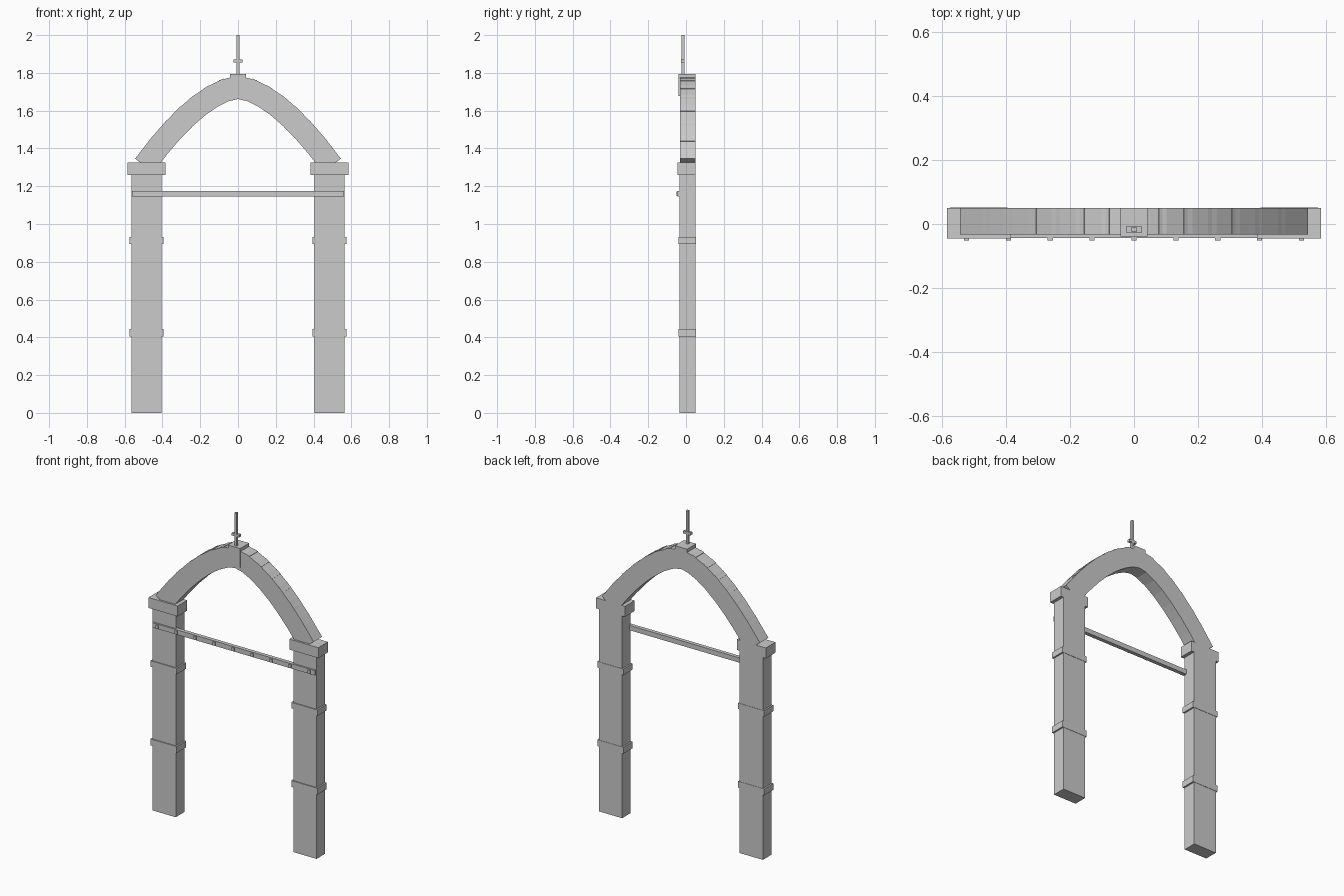
import bpy
from math import atan2, hypot, sin, cos

if "Cube" in bpy.data.objects:
    bpy.data.objects.remove(bpy.data.objects["Cube"])


def box(name, x0, x1, y0, y1, z0, z1):
    """Axis-aligned box from its limits."""
    bpy.ops.mesh.primitive_cube_add(size=1, location=((x0 + x1) / 2, (y0 + y1) / 2, (z0 + z1) / 2))
    ob = bpy.context.object
    ob.name = name
    ob.scale = (x1 - x0, y1 - y0, z1 - z0)
    return ob


BACK = 0.05

# Pillars with two bands and a capital each
for side, s in (("left", -1), ("right", 1)):
    def post(name, half, y0, y1, z0, z1):
        c = s * 0.485
        box(f"{side}_{name}", c - half, c + half, y0, y1, z0, z1)
    post("pillar", 0.08, -0.034, BACK, 0, 1.26)
    post("lower_band", 0.09, -0.04, 0.052, 0.405, 0.445)
    post("upper_band", 0.09, -0.04, 0.052, 0.895, 0.932)
    post("capital", 0.1, -0.045, BACK, 1.26, 1.325)

# Pointed arch of overlapping straight blocks
SPAN, BASE, RISE, COUNT, THICK, EXTRA = 0.485, 1.325, 0.398, 7, 0.12, 0.02


def arch_z(x):
    return BASE + RISE * (1 - (abs(x) / SPAN) ** 1.65)


for side, s in (("left", -1), ("right", 1)):
    for k in range(COUNT):
        xa = SPAN * (1 - k / COUNT)
        xb = SPAN * (1 - (k + 1) / COUNT)
        dx, dz = s * (xb - xa), arch_z(xb) - arch_z(xa)
        length = hypot(dx, dz) + EXTRA * (1 if k == COUNT - 1 else 2)
        angle = atan2(dz, dx)
        # the top block is only lengthened at its lower end
        shift = -EXTRA / 2 if k == COUNT - 1 else 0
        block = box(f"{side}_arch_block_{k + 1}", 0, length, -0.033, BACK, 0, THICK)
        block.location.x = s * (xa + xb) / 2 + shift * cos(angle)
        block.location.z = (arch_z(xa) + arch_z(xb)) / 2 + shift * sin(angle)
        block.rotation_euler.y = -angle

# Keystone and finial
box("keystone", -0.042, 0.042, -0.039, BACK, 1.678, 1.795)
box("finial_rod", -0.008, 0.008, -0.025, -0.009, 1.79, 2.0)
box("finial_crossbar", -0.025, 0.025, -0.026, -0.008, 1.854, 1.87)

# Cross rail with evenly spaced ribs
box("cross_rail", -0.56, 0.56, -0.044, -0.02, 1.145, 1.175)
for i in range(-4, 5):
    x = i * 0.131
    box(f"rail_rib_{i + 5}", x - 0.008, x + 0.008, -0.051, -0.04, 1.149, 1.171)
